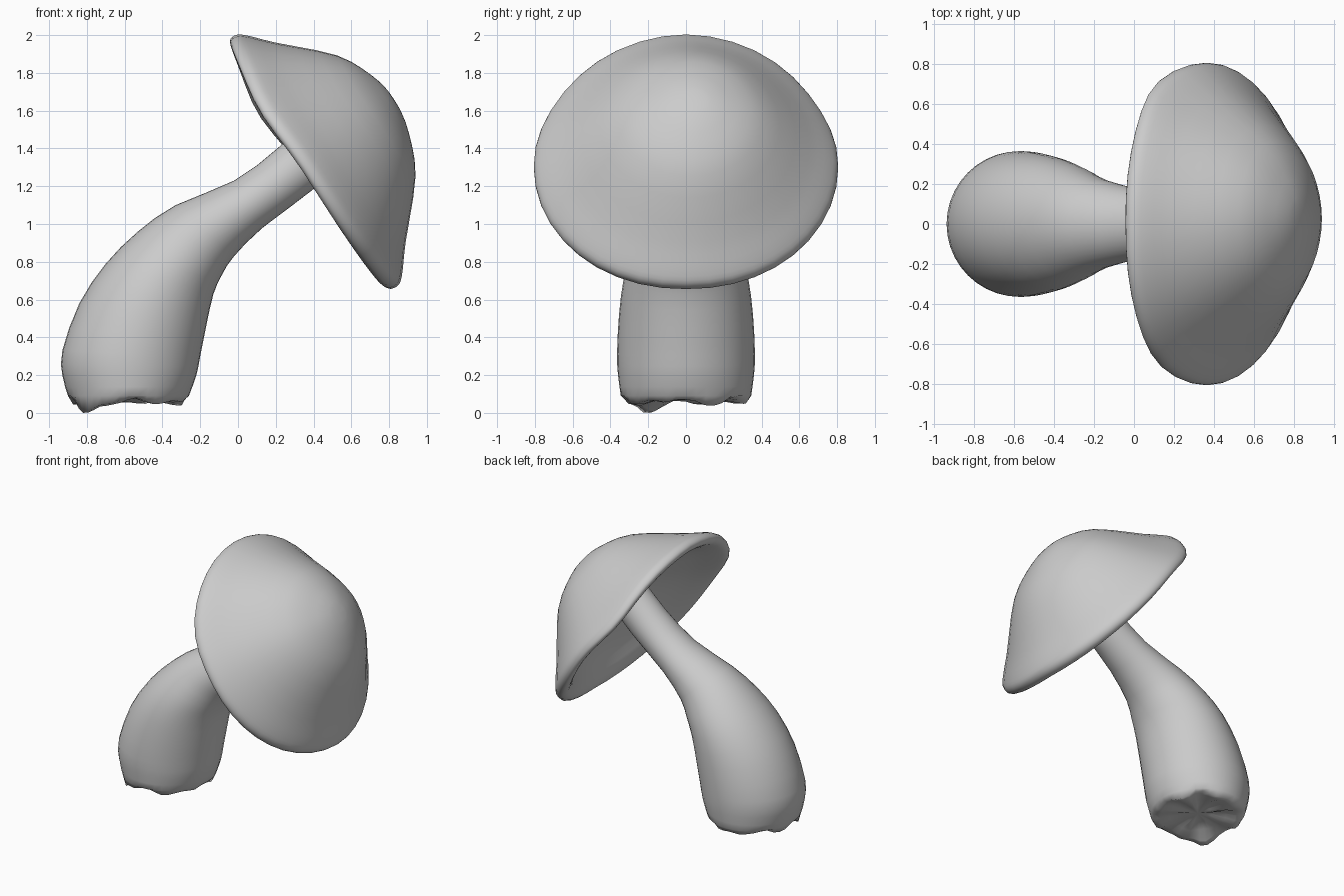
import bpy, bmesh, math, random
from mathutils import Vector

if "Cube" in bpy.data.objects:
    bpy.data.objects.remove(bpy.data.objects["Cube"])

random.seed(4)
SEG = 40


def smooth_points(pts, steps):
    """Catmull-Rom resampling of a list of equal-length tuples."""
    out = []
    n = len(pts)
    for i in range(n - 1):
        p = [Vector(pts[max(0, min(n - 1, i + k))]) for k in (-1, 0, 1, 2)]
        for s in range(steps):
            t = s / steps
            out.append(0.5 * (2 * p[1] + (p[2] - p[0]) * t
                              + (2 * p[0] - 5 * p[1] + 4 * p[2] - p[3]) * t * t
                              + (3 * p[1] - p[0] - 3 * p[2] + p[3]) * t ** 3))
    out.append(Vector(pts[-1]))
    return out


def loft(name, rings, start, end):
    """Skin a list of rings, closing both ends with a fan."""
    bm = bmesh.new()
    loops = [[bm.verts.new(c) for c in r] for r in rings]
    for a, b in zip(loops, loops[1:]):
        for i in range(SEG):
            j = (i + 1) % SEG
            bm.faces.new((a[i], a[j], b[j], b[i]))
    for loop, tip in ((loops[0], start), (loops[-1], end)):
        v = bm.verts.new(tip)
        for i in range(SEG):
            bm.faces.new((loop[i], loop[(i + 1) % SEG], v))
    bmesh.ops.recalc_face_normals(bm, faces=bm.faces)
    me = bpy.data.meshes.new(name)
    bm.to_mesh(me)
    bm.free()
    for p in me.polygons:
        p.use_smooth = True
    ob = bpy.data.objects.new(name, me)
    bpy.context.collection.objects.link(ob)
    return ob


ANGLES = [2 * math.pi * i / SEG for i in range(SEG)]

# Stem: outer x, z, inner x, z and half width in y
stem_sections = smooth_points([
    (-0.90, 0.09, -0.26, 0.09, 0.345), (-0.93, 0.20, -0.22, 0.20, 0.36),
    (-0.93, 0.33, -0.20, 0.30, 0.365), (-0.84, 0.58, -0.17, 0.45, 0.355),
    (-0.70, 0.79, -0.13, 0.63, 0.33), (-0.53, 0.96, -0.08, 0.74, 0.285),
    (-0.33, 1.10, -0.02, 0.83, 0.225), (-0.02, 1.23, 0.13, 0.98, 0.17),
    (0.22, 1.41, 0.42, 1.20, 0.145), (0.47, 1.65, 0.67, 1.44, 0.14)], 2)


def stem_ring(s):
    cx, cz = (s[0] + s[2]) / 2, (s[1] + s[3]) / 2
    dx, dz = (s[2] - s[0]) / 2, (s[3] - s[1]) / 2
    return [Vector((cx + dx * math.cos(a), s[4] * math.sin(a), cz + dz * math.cos(a)))
            for a in ANGLES]


rings = [stem_ring(s) for s in stem_sections]

# Torn base: gently ragged rings inside the bottom edge with one hanging tip
torn = []
for scale, z in ((0.3, 0.08), (0.6, 0.07), (0.8, 0.06), (0.93, 0.06)):
    ring = []
    for a, c in zip(ANGLES, rings[0]):
        x, y = -0.58 + (c.x + 0.58) * scale, c.y * scale
        tip = 0.07 * math.exp(-((x + 0.81) ** 2 + (y + 0.2) ** 2) / 0.006)
        rag = 0.012 * scale * (math.sin(5 * a + 3 * scale) + math.sin(8 * a + 1))
        ring.append(Vector((x, y, max(0, z + rag + random.uniform(-0.005, 0.005) - tip))))
    torn.append(ring)
loft("stem", torn + rings, (-0.58, 0, 0.08), (0.57, 0, 1.55))

# Cap: radius and height along a tilted axis, crown to rim to hollow underside
cap_profile = smooth_points([
    (0.06, 0.548), (0.18, 0.52), (0.38, 0.425), (0.63, 0.19), (0.74, 0.095),
    (0.785, 0.045), (0.785, 0.0), (0.74, -0.015), (0.67, 0.015), (0.54, 0.085),
    (0.35, 0.15), (0.15, 0.18), (0.04, 0.19)], 3)
RIM = 5 * 3 + 2   # index where the underside begins
CENTRE = Vector((0.39, 0, 1.32))
AXIS = Vector((0.84, 0, 0.545))
ALONG = Vector((0.545, 0, -0.84))


def cap_point(r, h, a, under=False):
    k = max(0, 1 - r / 0.79)
    c, s = math.cos(a), math.sin(a)
    t = r * c - 0.05 * k
    y = r * 1.02 * s + 0.05 * k
    # sides of the rim droop, most on the upper back
    droop = 0.05 * abs(s) ** 1.3 + (0.045 if s > 0 else 0.03) * math.exp(
        -((c + 0.5) / 0.3) ** 2)
    h -= droop * (r / 0.79) ** 2
    if under:   # thicker lip at the lower end
        h -= 0.035 * max(0, c) * math.exp(-((r - 0.68) / 0.09) ** 2)
    return CENTRE + ALONG * t + Vector((0, y, 0)) + AXIS * h


loft("cap", [[cap_point(r, h, a, i > RIM) for a in ANGLES]
             for i, (r, h) in enumerate(cap_profile)],
     cap_point(0, 0.55, 0), cap_point(0, 0.19, 0))
